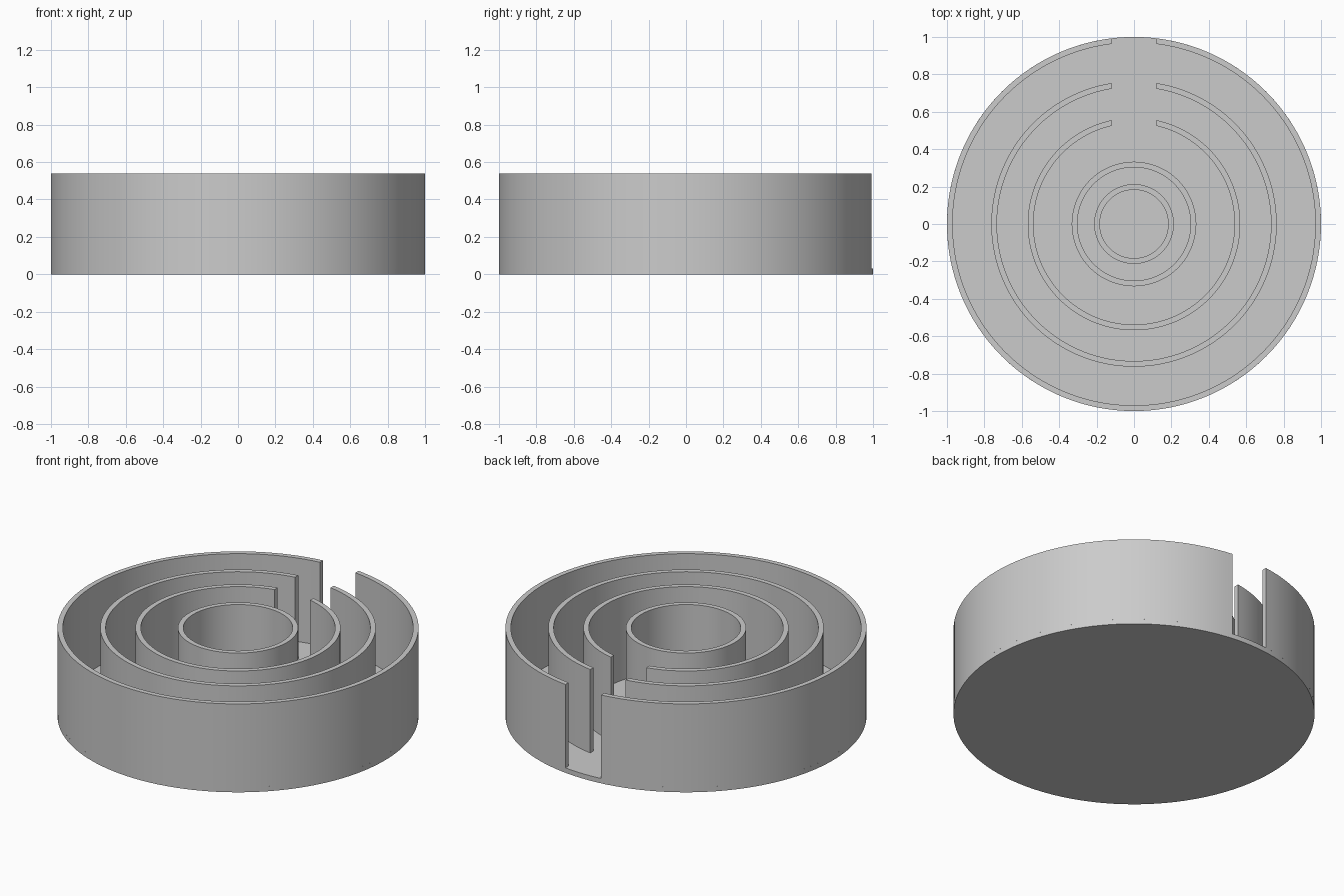
import bpy, bmesh, math

cube = bpy.data.objects.get("Cube")
if cube:
    bpy.data.objects.remove(cube, do_unlink=True)

HEIGHT = 0.54      # top of the tall walls
FLOOR = 0.03       # base plate thickness
WALL = 0.03        # wall thickness
GAP = 0.12         # half width of the slot at the back
SEGMENTS = 128

grey = bpy.data.materials.new("light_grey")
grey.use_nodes = True
colour = (0.6, 0.6, 0.6, 1)
grey.diffuse_color = colour
grey.node_tree.nodes["Principled BSDF"].inputs["Base Color"].default_value = colour


def finish(name, bm):
    bmesh.ops.recalc_face_normals(bm, faces=bm.faces)
    mesh = bpy.data.meshes.new(name)
    bm.to_mesh(mesh)
    bm.free()
    mesh.materials.append(grey)
    obj = bpy.data.objects.new(name, mesh)
    bpy.context.collection.objects.link(obj)
    bpy.ops.object.select_all(action="DESELECT")
    obj.select_set(True)
    bpy.context.view_layer.objects.active = obj
    bpy.ops.object.shade_smooth_by_angle(angle=math.radians(30))
    return obj


def ring(name, outer, top, gap=0.0):
    """Upright circular wall, optionally with a straight-sided slot facing +y."""
    bm = bmesh.new()
    sections = []
    count = SEGMENTS + 1 if gap else SEGMENTS
    corners = ((outer, FLOOR), (outer, top), (outer - WALL, top), (outer - WALL, FLOOR))
    for i in range(count):
        section = []
        for r, z in corners:
            start = math.asin(gap / r)
            a = start + (math.tau - 2 * start) * i / SEGMENTS
            section.append(bm.verts.new((r * math.sin(a), r * math.cos(a), z)))
        sections.append(section)
    for i in range(SEGMENTS):
        a, b = sections[i], sections[(i + 1) % count]
        for j in range(4):
            k = (j + 1) % 4
            bm.faces.new((a[j], a[k], b[k], b[j]))
    # Close the two wall ends beside the slot
    if gap:
        bm.faces.new(sections[0])
        bm.faces.new(sections[-1])
    return finish(name, bm)


# Round base plate
bm = bmesh.new()
bmesh.ops.create_cone(bm, cap_ends=True, segments=SEGMENTS,
                      radius1=1, radius2=1, depth=FLOOR)
bmesh.ops.translate(bm, verts=bm.verts, vec=(0, 0, FLOOR / 2))
finish("base_plate", bm)

# Slotted walls, then the closed centre walls
ring("outer_wall", 1.0, HEIGHT, GAP)
ring("middle_wall", 0.763, HEIGHT, GAP)
ring("inner_wall", 0.568, HEIGHT, GAP)
ring("centre_wall", 0.333, HEIGHT)
ring("low_centre_ring", 0.213, 0.14)
